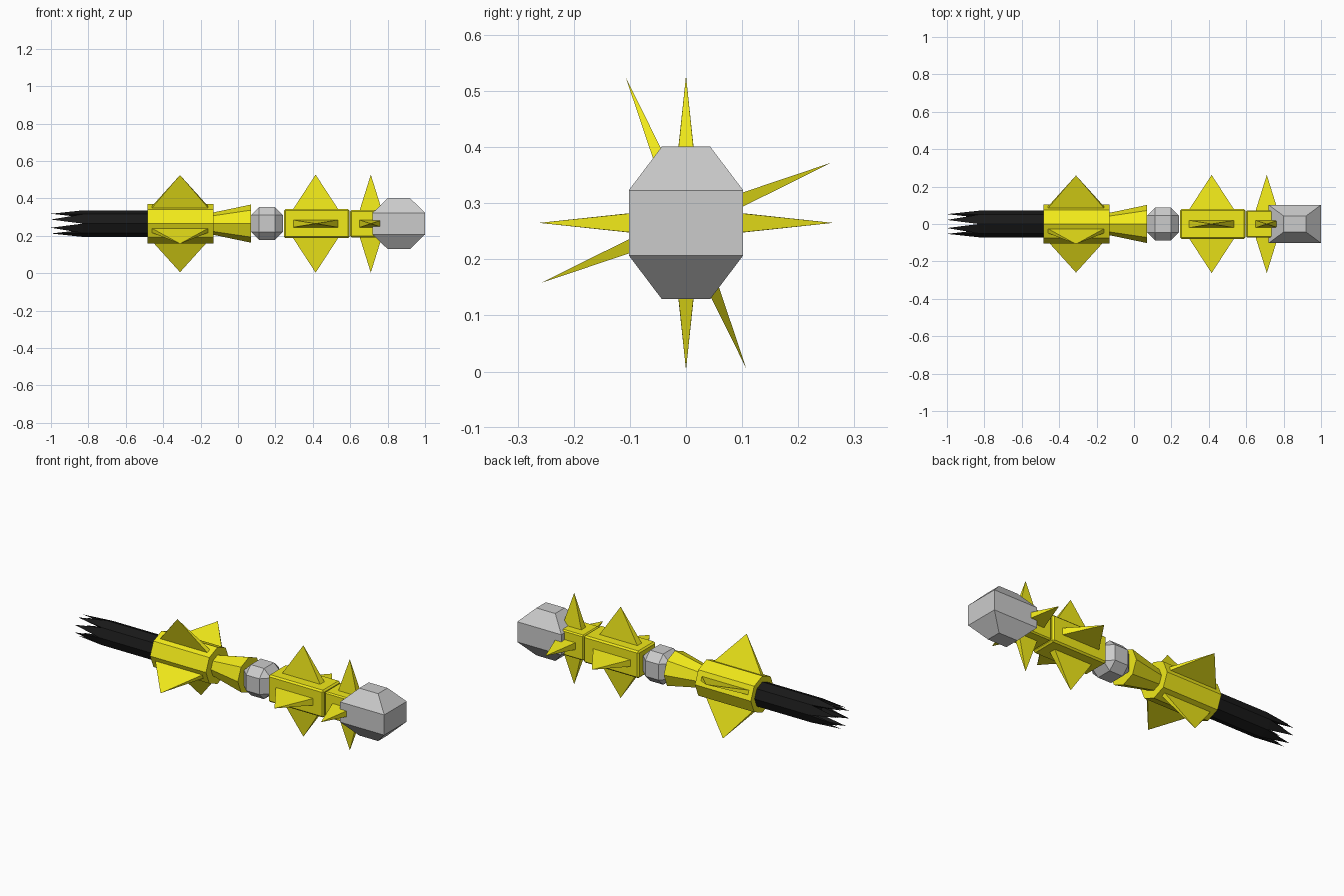
import bpy, bmesh
from math import cos, sin, pi, radians
from mathutils import Vector, Matrix

if "Cube" in bpy.data.objects:
    bpy.data.objects.remove(bpy.data.objects["Cube"])

CZ = 0.265  # height of the long axis


def material(name, rgb):
    m = bpy.data.materials.new(name)
    m.diffuse_color = (*rgb, 1)
    m.use_nodes = True
    m.node_tree.nodes["Principled BSDF"].inputs["Base Color"].default_value = m.diffuse_color
    return m


YELLOW = material("yellow", (0.88, 0.82, 0.01))
BLACK = material("black", (0.01, 0.01, 0.01))


def finish(bm, name, mat=None):
    bmesh.ops.recalc_face_normals(bm, faces=bm.faces[:])
    me = bpy.data.meshes.new(name)
    bm.to_mesh(me)
    bm.free()
    ob = bpy.data.objects.new(name, me)
    ob.location.z = CZ
    bpy.context.collection.objects.link(ob)
    if mat:
        me.materials.append(mat)
    return ob


def loft(name, rings, mat=None):
    """Skin equal-sized rings of points and cap both ends."""
    bm = bmesh.new()
    loops = [[bm.verts.new(p) for p in r] for r in rings]
    n = len(loops[0])
    for a, b in zip(loops, loops[1:]):
        for i in range(n):
            j = (i + 1) % n
            bm.faces.new((a[i], a[j], b[j], b[i]))
    bm.faces.new(loops[0])
    bm.faces.new(loops[-1])
    return finish(bm, name, mat)


def octagon(x, r):
    return [(x, r * cos(k * pi / 4), r * sin(k * pi / 4)) for k in range(8)]


def rect(hx0, hx1, hy, z):
    return [(hx0, -hy, z), (hx1, -hy, z), (hx1, hy, z), (hx0, hy, z)]


def box(name, x0, x1, hy, hz, bevel, mat=None):
    bm = bmesh.new()
    bmesh.ops.create_cube(bm, size=1)
    for v in bm.verts:
        v.co = ((x0 + x1) / 2 + v.co.x * (x1 - x0), v.co.y * 2 * hy, v.co.z * 2 * hz)
    bmesh.ops.bevel(bm, geom=bm.edges[:], offset=bevel, segments=1,
                    profile=0.5, affect='EDGES')
    return finish(bm, name, mat)


def spike(bm, base, tip):
    b = [bm.verts.new(p) for p in base]
    t = bm.verts.new(tip)
    bm.faces.new(b)
    for i in range(4):
        bm.faces.new((b[i], b[(i + 1) % 4], t))


def fins(name, x, half_len, half_w, r_base, r_tip, turn):
    """Four thin pyramids around the axis."""
    bm = bmesh.new()
    for k in range(4):
        rot = Matrix.Rotation(radians(turn + 90 * k), 3, 'X')
        base = [rot @ Vector(p) for p in rect(x - half_len, x + half_len, half_w, r_base)]
        spike(bm, base, rot @ Vector((x, 0, r_tip)))
    return finish(bm, name, YELLOW)


# Black handle with a crown of eight points
loft("handle", [octagon(-0.83, 0.071), octagon(-0.47, 0.071)], BLACK)
bm = bmesh.new()
outer, inner = octagon(-0.83, 0.071), octagon(-0.83, 0.048)
for k in range(8):
    j, a = (k + 1) % 8, (k + 0.5) * pi / 4
    spike(bm, (outer[k], outer[j], inner[j], inner[k]),
          (-1.0, 0.057 * cos(a), 0.057 * sin(a)))
finish(bm, "handle_points", BLACK)

# Octagonal collar with fins on alternate faces, and flared neck
loft("collar", [octagon(-0.485, 0.105), octagon(-0.13, 0.105)], YELLOW)
fins("collar_fins", -0.31, 0.155, 0.013, 0.09, 0.281, 22.5)
loft("neck", [octagon(-0.14, 0.058), octagon(0.07, 0.102)], YELLOW)

# Grey joint
box("joint", 0.07, 0.24, 0.088, 0.088, 0.043)

# Square blocks with fins
box("main_block", 0.245, 0.597, 0.08, 0.078, 0.009, YELLOW)
fins("main_fins", 0.415, 0.122, 0.02, 0.075, 0.262, 0)
box("small_block", 0.60, 0.76, 0.073, 0.073, 0.007, YELLOW)
fins("small_fins", 0.71, 0.06, 0.02, 0.07, 0.262, 0)

# Grey head: box middle tapering above and below
loft("head", [rect(0.80, 0.92, 0.043, -0.136), rect(0.72, 1.0, 0.102, -0.058),
              rect(0.72, 1.0, 0.102, 0.058), rect(0.80, 0.92, 0.043, 0.136)])
